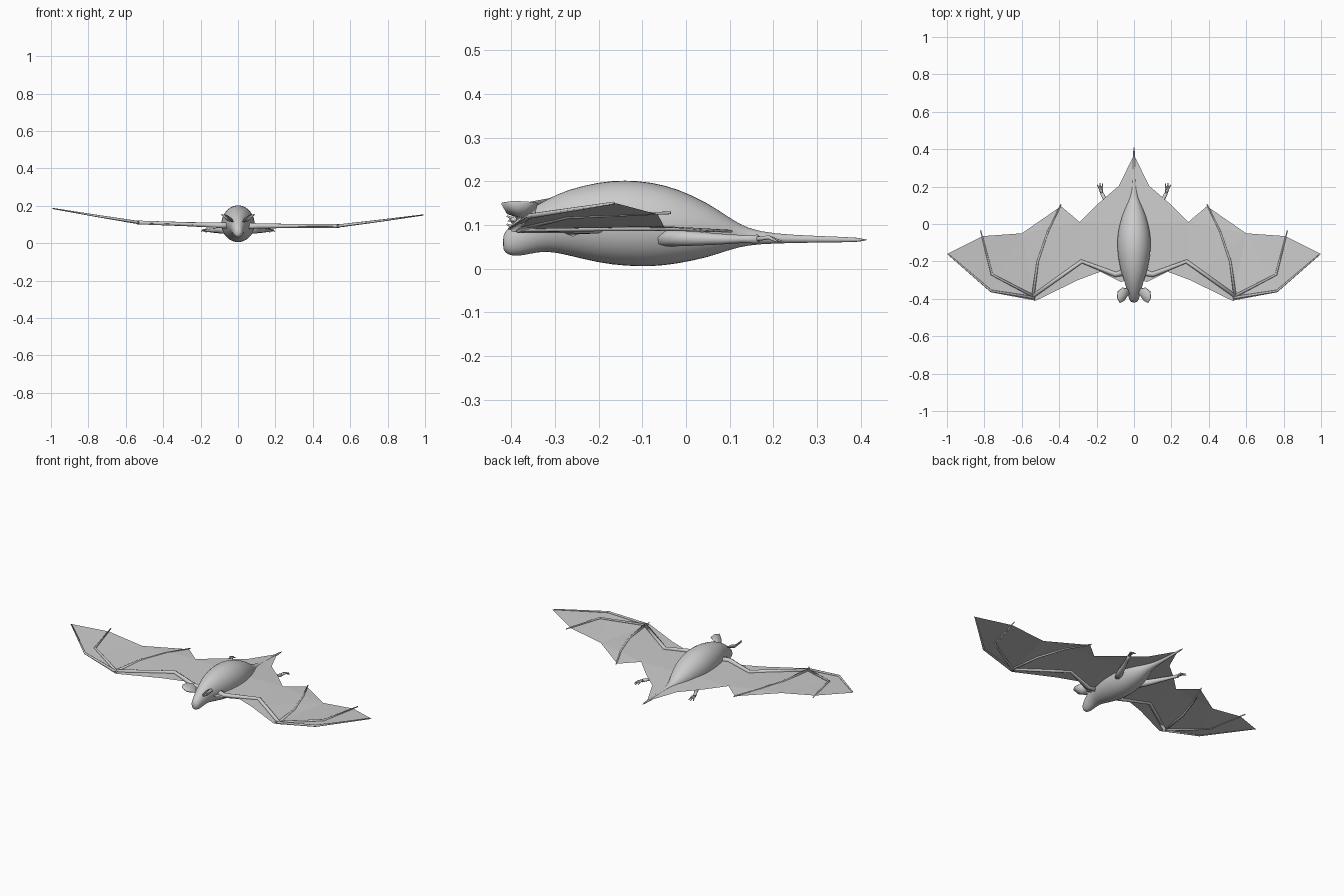
import bpy, bmesh, math
from mathutils import Vector

cube = bpy.data.objects.get("Cube")
if cube:
    bpy.data.objects.remove(cube, do_unlink=True)

grey = bpy.data.materials.new("soft grey")
grey.use_nodes = True
grey.diffuse_color = (0.6, 0.6, 0.6, 1)
grey.node_tree.nodes["Principled BSDF"].inputs["Base Color"].default_value = grey.diffuse_color


def finish(name, bm, smooth=True):
    bmesh.ops.recalc_face_normals(bm, faces=bm.faces[:])
    mesh = bpy.data.meshes.new(name)
    bm.to_mesh(mesh)
    bm.free()
    mesh.materials.append(grey)
    obj = bpy.data.objects.new(name, mesh)
    bpy.context.collection.objects.link(obj)
    if smooth:
        for poly in mesh.polygons:
            poly.use_smooth = True
    return obj


def loft(bm, rings):
    """Skin a list of point rings and cap both ends."""
    rows = [[bm.verts.new(p) for p in ring] for ring in rings]
    n = len(rows[0])
    for a, b in zip(rows, rows[1:]):
        for i in range(n):
            bm.faces.new((a[i], a[(i + 1) % n], b[(i + 1) % n], b[i]))
    bm.faces.new(rows[0])
    bm.faces.new(rows[-1])


def tube(bm, points, radii, sides=8):
    pts = [Vector(p) for p in points]
    rings = []
    for i, p in enumerate(pts):
        d = (pts[min(i + 1, len(pts) - 1)] - pts[max(i - 1, 0)]).normalized()
        u = d.cross(Vector((0, 0, 1))).normalized()
        v = u.cross(d)
        angles = [math.tau * k / sides for k in range(sides)]
        rings.append([p + radii[i] * (u * math.cos(a) + v * math.sin(a)) for a in angles])
    loft(bm, rings)


# Body, head and tail: y, bottom, top, half width
sections = [
    (-0.42, 0.045, 0.075, 0.012), (-0.41, 0.031, 0.092, 0.023),
    (-0.385, 0.028, 0.115, 0.031), (-0.36, 0.033, 0.135, 0.038),
    (-0.32, 0.041, 0.16, 0.047), (-0.27, 0.03, 0.183, 0.066),
    (-0.2, 0.012, 0.2, 0.083), (-0.14, 0.005, 0.205, 0.09),
    (-0.08, 0.003, 0.2, 0.091), (-0.02, 0.01, 0.185, 0.083),
    (0.05, 0.025, 0.152, 0.063), (0.1, 0.043, 0.117, 0.04),
    (0.14, 0.054, 0.092, 0.022), (0.2, 0.058, 0.08, 0.012),
    (0.3, 0.06, 0.075, 0.007), (0.42, 0.061, 0.071, 0.004)]
bm = bmesh.new()
loft(bm, [[(w * math.cos(math.tau * k / 20), y,
            (lo + hi) / 2 + (hi - lo) / 2 * math.sin(math.tau * k / 20))
           for k in range(20)] for y, lo, hi, w in sections])
body = finish("body", bm)
body.modifiers.new("round", "SUBSURF").levels = 1
body.modifiers["round"].render_levels = 1

# Outlines shared by both wings
inner = [(0, -0.29), (0.07, -0.31), (0.18, -0.255), (0.3, -0.3), (0.525, -0.41),
         (0.6, -0.05), (0.39, 0.095), (0.29, 0.01), (0, 0)]
outer = [(0.525, -0.41), (0.765, -0.365), (1, -0.16), (0.81, -0.065), (0.6, -0.05)]
rear = [(0, 0), (0.29, 0.01), (0.19, 0.11), (0.08, 0.205), (0, 0.37)]
bones = {
    "arm": ([(0.04, -0.255), (0.1, -0.27), (0.28, -0.2), (0.54, -0.385)],
            [0.02, 0.014, 0.011, 0.01]),
    "first_finger": ([(0.53, -0.395), (0.765, -0.358), (0.99, -0.165)],
                     [0.008, 0.006, 0.003]),
    "second_finger": ([(0.54, -0.385), (0.76, -0.27), (0.82, -0.035)],
                      [0.008, 0.006, 0.003]),
    "third_finger": ([(0.54, -0.385), (0.515, -0.2), (0.46, -0.04), (0.39, 0.105)],
                     [0.008, 0.006, 0.005, 0.003]),
}

for side, label in ((1, "left"), (-1, "right")):

    def place(p, lift=0.0):
        x, y = p
        z = 0.09 + 0.06 * max(0, (x - 0.55) / 0.45) - 0.058 * max(0, y)
        if side < 0:
            z += 0.035 * x
        return (side * x, y, z + lift)

    # Skin sheet
    bm = bmesh.new()
    for outline in (inner, outer, rear):
        bm.faces.new([bm.verts.new(place(p)) for p in outline])
    bmesh.ops.remove_doubles(bm, verts=bm.verts[:], dist=0.0005)
    bmesh.ops.triangulate(bm, faces=bm.faces[:])
    finish(label + "_wing_skin", bm, False)

    # Arm and finger bones
    for name, (path, radii) in bones.items():
        bm = bmesh.new()
        tube(bm, [place(p, 0.002) for p in path], radii)
        finish(label + "_" + name, bm)

    # Thumb claw
    bm = bmesh.new()
    tube(bm, [place((0.54, -0.385)), place((0.53, -0.41), 0.012)], [0.006, 0.002], 6)
    finish(label + "_thumb", bm)

    # Leg and toes
    bm = bmesh.new()
    tube(bm, [(side * x, y, z) for x, y, z in
              ((0.055, -0.07, 0.072), (0.095, 0.0, 0.07), (0.125, 0.07, 0.068),
               (0.155, 0.13, 0.068), (0.172, 0.165, 0.068))],
         [0.022, 0.018, 0.013, 0.009, 0.01])
    for x, y in ((0.168, 0.215), (0.183, 0.22), (0.197, 0.21)):
        tube(bm, [(side * 0.172, 0.16, 0.068), (side * (x + 0.172) / 2, 0.19, 0.072),
                  (side * x, y, 0.062)], [0.006, 0.005, 0.002], 6)
    finish(label + "_leg", bm)

    # Cupped ear
    bm = bmesh.new()
    rim = [(0.025, -0.37, 0.112), (0.035, -0.345, 0.128), (0.062, -0.34, 0.148),
           (0.088, -0.36, 0.15), (0.091, -0.395, 0.152), (0.076, -0.423, 0.148),
           (0.052, -0.41, 0.125)]
    verts = [bm.verts.new((side * x, y, z)) for x, y, z in rim]
    hub = bm.verts.new((side * 0.058, -0.378, 0.118))
    for a, b in zip(verts, verts[1:] + verts[:1]):
        bm.faces.new((a, b, hub))
    ear = finish(label + "_ear", bm)
    ear.modifiers.new("thickness", "SOLIDIFY").thickness = 0.005
